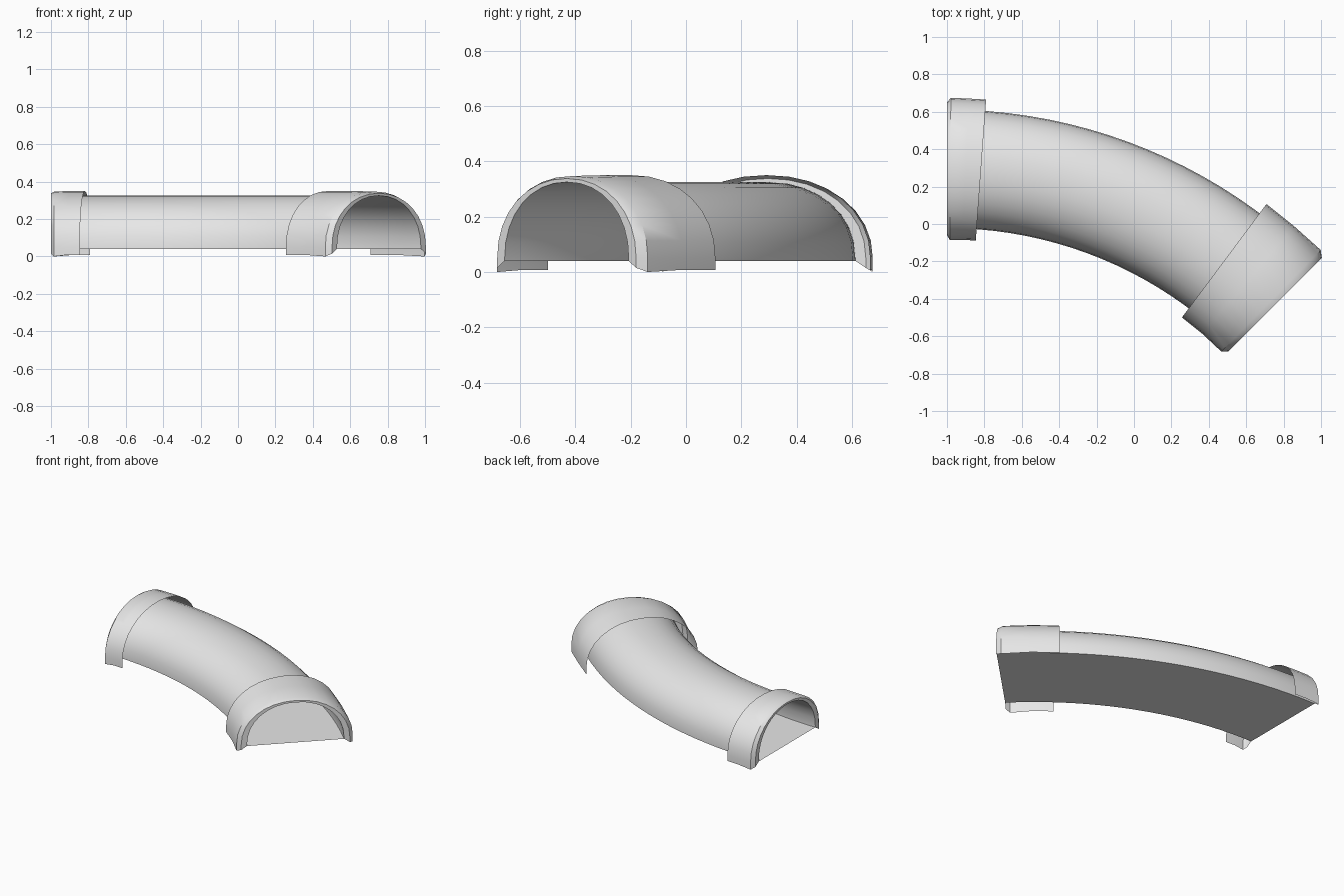
import bpy
import bmesh
from math import sin, cos, pi, radians

cube = bpy.data.objects.get("Cube")
if cube:
    bpy.data.objects.remove(cube, do_unlink=True)

RADIUS = 2.48            # bend radius of the centre line
START_X, START_Y = -1.0, 0.295
BEND = radians(45)
SEGMENTS = 16            # steps around the arch

grey = bpy.data.materials.new("plain grey")
grey.use_nodes = True
grey.diffuse_color = (0.8, 0.8, 0.8, 1)
grey.node_tree.nodes["Principled BSDF"].inputs["Base Color"].default_value = grey.diffuse_color


def arch(half_width, top, foot, spring=0.05):
    """Arch outline as (sideways, height) points, from the outer foot to the inner foot."""
    points = [(half_width, foot)]
    for i in range(SEGMENTS + 1):
        t = pi * i / SEGMENTS
        c, s = cos(t), max(sin(t), 0)
        side = half_width * abs(c) ** 0.95 * (1 if c > 0 else -1)
        points.append((side, spring + (top - spring) * s ** 0.95))
    points.append((-half_width, foot))
    return points


def sweep(name, stations, closed=False):
    """Skin a list of (bend angle, outline) stations along the bend."""
    bm = bmesh.new()
    rings = []
    for angle, outline in stations:
        rings.append([bm.verts.new((START_X + (RADIUS + v) * sin(angle),
                                    START_Y - RADIUS + (RADIUS + v) * cos(angle), z))
                      for v, z in outline])
    count = len(rings[0])
    for a, b in zip(rings, rings[1:]):
        for i in range(count if closed else count - 1):
            k = (i + 1) % count
            bm.faces.new((a[i], a[k], b[k], b[i]))
    mesh = bpy.data.meshes.new(name)
    bm.to_mesh(mesh)
    bm.free()
    mesh.materials.append(grey)
    obj = bpy.data.objects.new(name, mesh)
    bpy.context.collection.objects.link(obj)
    bpy.ops.object.select_all(action='DESELECT')
    obj.select_set(True)
    bpy.context.view_layer.objects.active = obj
    bpy.ops.object.shade_smooth_by_angle(angle=radians(35))
    return obj


# Curved half pipe with a flat floor, open at both ends
pipe = arch(0.317, 0.325, 0.04)
STEPS = 20
sweep("tunnel", [(BEND * j / STEPS, pipe) for j in range(STEPS + 1)], closed=True)

# Collars: open sleeve, bevelled edge, flat rim meeting the pipe mouth
sleeve_inner = arch(0.378, 0.35, 0.008)
sleeve_outer = arch(0.38, 0.347, 0.0)
lip = arch(0.355, 0.338, 0.015)


def collar(name, end, inner, bevel):
    middle = (inner + bevel) / 2
    stations = [(end, pipe), (end, lip), (bevel, sleeve_outer),
                (middle, sleeve_inner), (inner, sleeve_inner)]
    if end > inner:
        stations.reverse()
    sweep(name, stations)


collar("right_collar", 0.0, radians(4.2), 0.018 / RADIUS)
collar("left_collar", BEND, radians(36.7), BEND - 0.03 / RADIUS)
